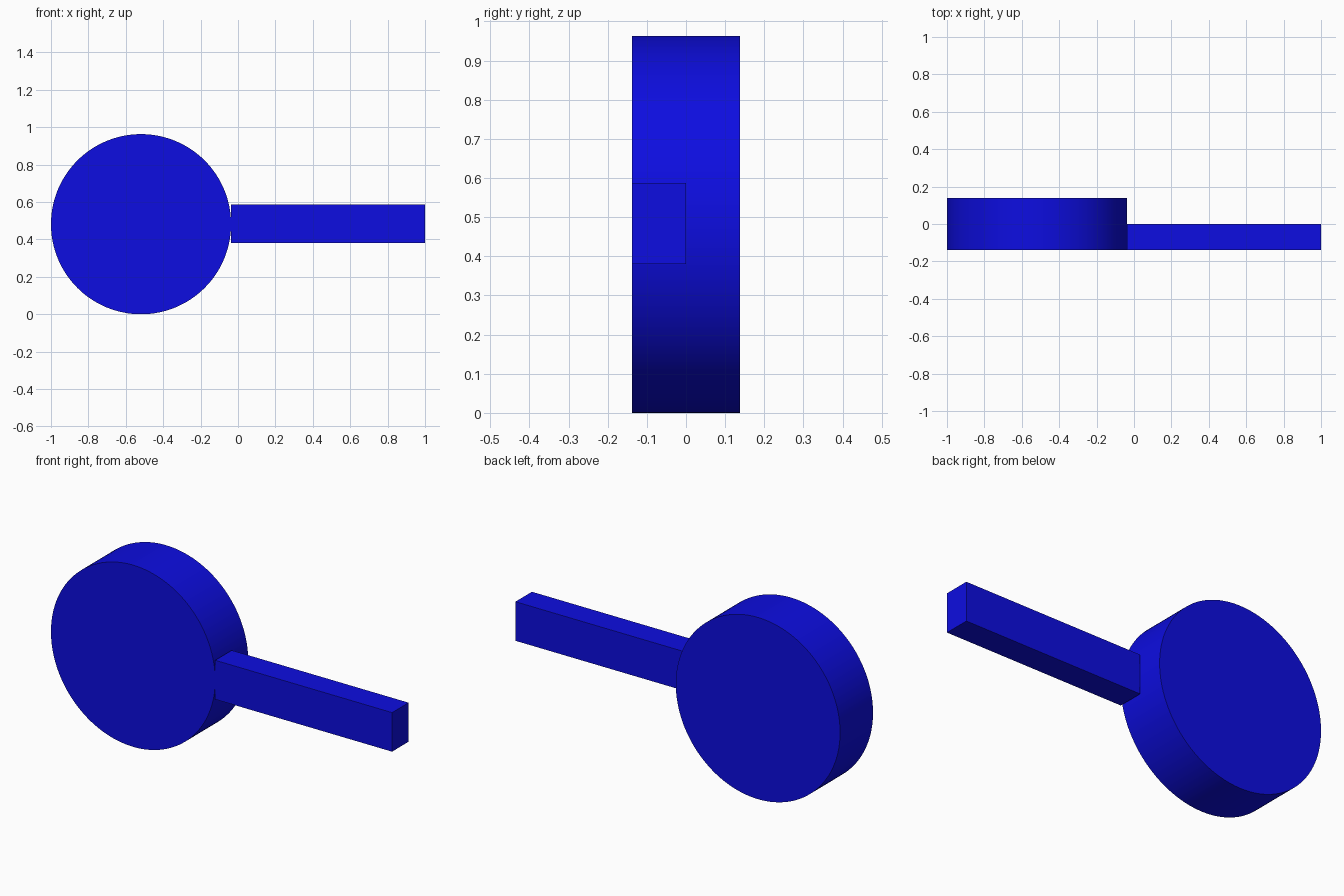
import bpy
import math

if "Cube" in bpy.data.objects:
    bpy.data.objects.remove(bpy.data.objects["Cube"])

# Single flat blue
blue = bpy.data.materials.new("blue")
blue.diffuse_color = (0.004, 0.004, 0.75, 1.0)
blue.use_nodes = True
blue.node_tree.nodes["Principled BSDF"].inputs["Base Color"].default_value = blue.diffuse_color

RADIUS = 0.4815
DEPTH = 0.276
DISC_X = -1 + RADIUS
JOIN_X = -1 + 2 * RADIUS

# Thick round disc standing on its rim, axis along y
bpy.ops.mesh.primitive_cylinder_add(
    vertices=128, radius=RADIUS, depth=DEPTH,
    location=(DISC_X, 0, RADIUS), rotation=(math.pi / 2, 0, 0))
disc = bpy.context.object
disc.name = "round_disc"
disc.data.materials.append(blue)
bpy.ops.object.shade_smooth_by_angle(angle=math.radians(30))

# Straight bar handle, flush with the disc's front and half as deep
bpy.ops.mesh.primitive_cube_add(size=1, location=((JOIN_X + 1) / 2, -DEPTH / 4, 0.484))
bar = bpy.context.object
bar.name = "bar_handle"
bar.scale = (1 - JOIN_X, DEPTH / 2, 0.207)
bpy.ops.object.transform_apply(location=False, rotation=False, scale=True)
bar.data.materials.append(blue)
